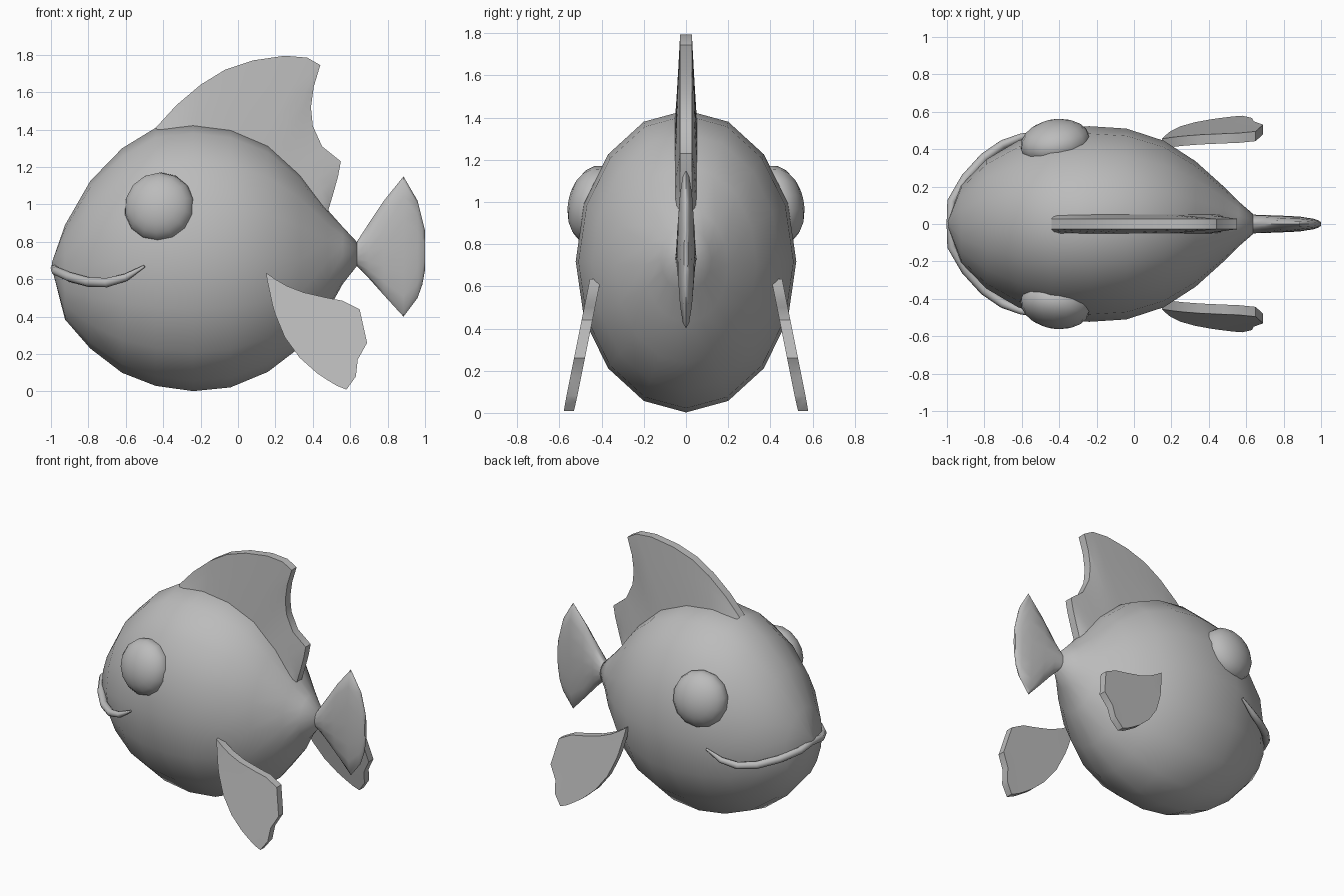
import bpy, bmesh, math
from mathutils import Vector

if "Cube" in bpy.data.objects:
    bpy.data.objects.remove(bpy.data.objects["Cube"])

grey = bpy.data.materials.new("matte grey")
grey.diffuse_color = (0.5, 0.5, 0.5, 1)
grey.use_nodes = True
grey.node_tree.nodes["Principled BSDF"].inputs["Base Color"].default_value = grey.diffuse_color


def finish(name, bm, angle=40):
    """Turn a bmesh into a smooth-shaded object."""
    bmesh.ops.remove_doubles(bm, verts=bm.verts, dist=0.0005)
    bmesh.ops.recalc_face_normals(bm, faces=bm.faces)
    me = bpy.data.meshes.new(name)
    bm.to_mesh(me)
    bm.free()
    me.materials.append(grey)
    ob = bpy.data.objects.new(name, me)
    bpy.context.collection.objects.link(ob)
    bpy.ops.object.select_all(action='DESELECT')
    ob.select_set(True)
    bpy.context.view_layer.objects.active = ob
    bpy.ops.object.shade_smooth_by_angle(angle=math.radians(angle))
    return ob


def skin(bm, rings):
    """Bridge a list of closed rings and cap both ends."""
    rows = [[bm.verts.new(p) for p in r] for r in rings]
    n = len(rows[0])
    for a, b in zip(rows, rows[1:]):
        for i in range(n):
            j = (i + 1) % n
            bm.faces.new((a[i], a[j], b[j], b[i]))
    bm.faces.new(rows[0])
    bm.faces.new(rows[-1])


def loft(name, sections, n=16, angle=40):
    """Ellipse sections along x: (x, bottom z, top z, half width)."""
    bm = bmesh.new()
    rings = []
    for x, lo, hi, w in sections:
        c, h = (lo + hi) / 2, (hi - lo) / 2
        rings.append([(x, w * math.sin(t), c + h * math.cos(t))
                      for t in (2 * math.pi * i / n for i in range(n))])
    skin(bm, rings)
    return finish(name, bm, angle)


def fin(name, base, edge, thick_base, thick_edge, place):
    """Fin skinned between a base line and an outer edge, both in (x, z)."""
    bm = bmesh.new()
    rings = []
    for (bx, bz), (ex, ez) in zip(base, edge):
        front, back = [], []
        for t in (0, 0.33, 0.67, 1):
            x, z = bx + (ex - bx) * t, bz + (ez - bz) * t
            w = thick_base + (thick_edge - thick_base) * t
            front.append(place(x, z, -w))
            back.append(place(x, z, w))
        rings.append(front + back[::-1])
    skin(bm, rings)
    return finish(name, bm, 35)


# Egg-shaped body narrowing to the tail root
loft("body", [
    (-0.995, 0.66, 0.69, 0.012), (-0.925, 0.385, 0.89, 0.205), (-0.79, 0.23, 1.125, 0.345),
    (-0.62, 0.10, 1.30, 0.445), (-0.44, 0.03, 1.41, 0.505), (-0.24, 0.002, 1.435, 0.523),
    (-0.04, 0.022, 1.41, 0.51), (0.16, 0.105, 1.325, 0.445), (0.33, 0.235, 1.17, 0.335),
    (0.48, 0.43, 0.97, 0.20), (0.56, 0.575, 0.88, 0.12), (0.635, 0.67, 0.80, 0.055)], angle=60)

# Tail fan
loft("tail_fin", [
    (0.60, 0.66, 0.81, 0.05), (0.635, 0.67, 0.80, 0.05), (0.70, 0.605, 0.90, 0.048),
    (0.78, 0.515, 1.02, 0.045), (0.885, 0.40, 1.15, 0.04), (0.96, 0.50, 1.02, 0.028),
    (0.985, 0.57, 0.92, 0.02), (1.0, 0.65, 0.86, 0.01)], angle=50)

# Dorsal fin, its base sunk into the back
dorsal_edge = [(-0.44, 1.41), (-0.33, 1.53), (-0.2, 1.64), (-0.07, 1.72), (0.08, 1.77),
               (0.25, 1.795), (0.37, 1.785), (0.44, 1.745), (0.405, 1.63), (0.39, 1.52),
               (0.40, 1.42), (0.45, 1.31), (0.55, 1.23), (0.535, 1.15), (0.51, 1.06), (0.48, 0.96)]
dorsal_base = [(-0.42, 1.39), (-0.32, 1.39), (-0.22, 1.4), (-0.12, 1.39), (-0.03, 1.38),
               (0.06, 1.34), (0.13, 1.31), (0.18, 1.28), (0.22, 1.25), (0.25, 1.22),
               (0.28, 1.19), (0.32, 1.14), (0.36, 1.09), (0.40, 1.04), (0.43, 1.0), (0.46, 0.95)]
fin("dorsal_fin", dorsal_base, dorsal_edge, 0.052, 0.028, lambda x, z, w: (x, w, z))

# Side fins: upper and lower outlines, splayed outwards
side_top = [(0.15, 0.635), (0.20, 0.60), (0.26, 0.565), (0.35, 0.53), (0.48, 0.50),
            (0.56, 0.485), (0.65, 0.44), (0.67, 0.35), (0.69, 0.26), (0.64, 0.17), (0.63, 0.08)]
side_low = [(0.155, 0.60), (0.17, 0.53), (0.185, 0.46), (0.20, 0.41), (0.25, 0.29),
            (0.29, 0.235), (0.33, 0.18), (0.42, 0.10), (0.48, 0.06), (0.53, 0.03), (0.58, 0.01)]
for side, s in (("right", -1), ("left", 1)):
    fin(side + "_fin", side_top, side_low, 0.026, 0.024,
        lambda x, z, w: (x, s * (0.43 + (0.635 - z) * 0.2 + w), z))

    # Bulging eye, leaning forwards and up
    bm = bmesh.new()
    bmesh.ops.create_uvsphere(bm, u_segments=14, v_segments=10, radius=1)
    eye = finish(side + "_eye", bm, 60)
    eye.scale = (0.19, 0.19, 0.125)
    normal = Vector((-0.17, s, 0.2))
    eye.rotation_euler = normal.to_track_quat('Z', 'Y').to_euler()
    eye.location = (-0.42, s * 0.432, 0.985)

# Smiling lip wrapped around the snout: (x, y, z, radius)
half = [(-0.975, 0.12, 0.645, 0.024), (-0.90, 0.245, 0.612, 0.026), (-0.80, 0.355, 0.585, 0.026),
        (-0.70, 0.425, 0.582, 0.025), (-0.60, 0.465, 0.61, 0.02), (-0.50, 0.487, 0.67, 0.007)]
path = [(x, -y, z, r) for x, y, z, r in half[::-1]] + [(-0.98, 0, 0.66, 0.022)] + half
bm = bmesh.new()
rings = []
for i, (x, y, z, r) in enumerate(path):
    a, b = path[max(i - 1, 0)], path[min(i + 1, len(path) - 1)]
    along = (Vector(b[:3]) - Vector(a[:3])).normalized()
    out = along.cross(Vector((0, 0, 1))).normalized()
    up = out.cross(along)
    rings.append([Vector((x, y, z)) + r * (out * math.cos(t) + up * math.sin(t))
                  for t in (math.pi * k / 4 for k in range(8))])
skin(bm, rings)
finish("mouth", bm, 60)
